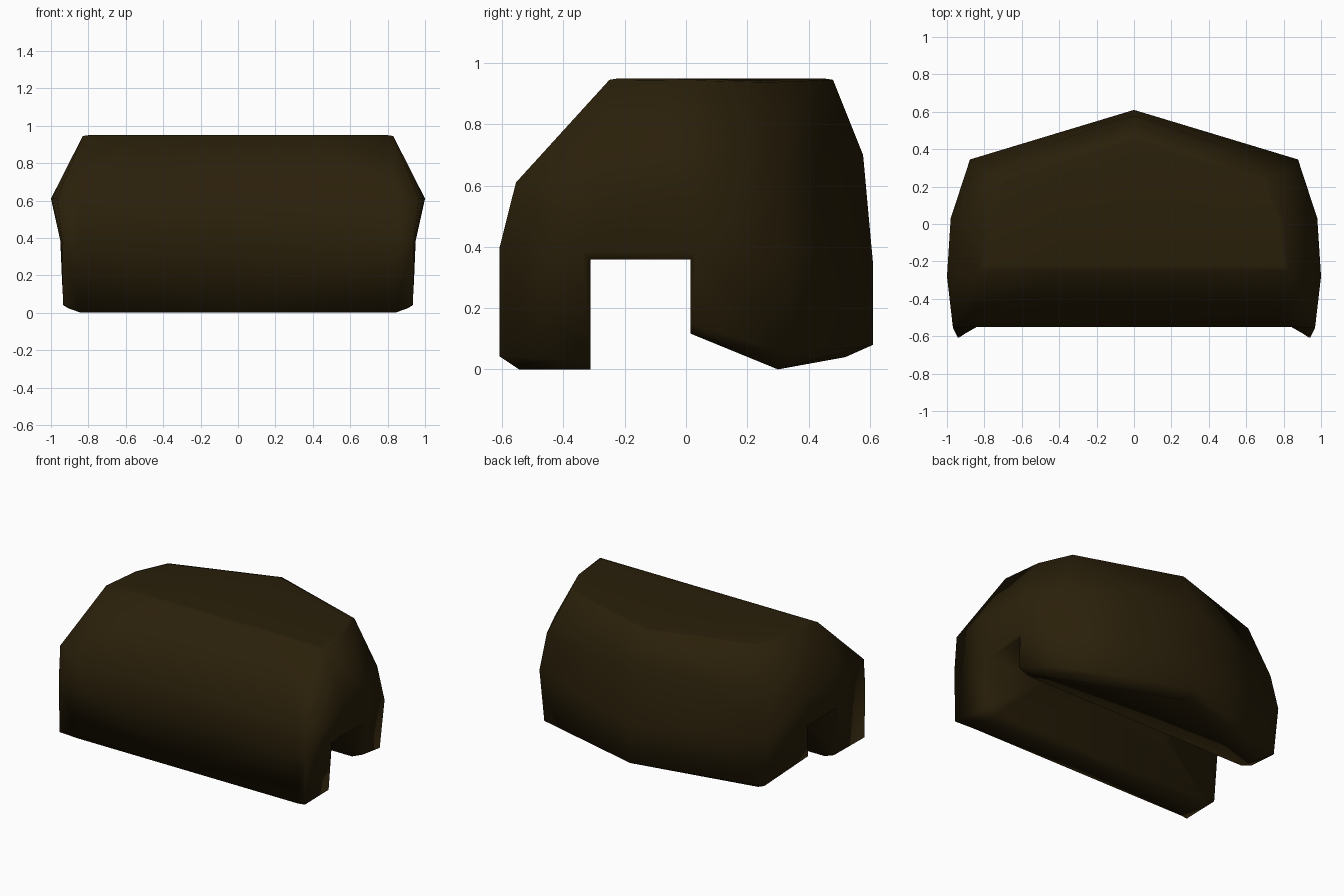
import bpy
import bmesh
from mathutils import Vector

cube = bpy.data.objects.get("Cube")
if cube:
    bpy.data.objects.remove(cube, do_unlink=True)

# Dark brown material
brown = bpy.data.materials.new("dark_brown")
brown.use_nodes = True
colour = (0.023, 0.014, 0.003, 1)
brown.diffuse_color = colour
brown.node_tree.nodes["Principled BSDF"].inputs["Base Color"].default_value = colour

# Profile loop: name -> (centre y, z), outer point, optional inner point
profile = {
    "flap_back": ((-.312, 0), (.91, -.312, .025), (.84, -.312, 0)),
    "flap_front": ((-.545, 0), (.936, -.608, .042), (.84, -.545, 0)),
    "front_low": ((-.545, .4), (.942, -.608, .4), (.84, -.55, .4)),
    "front_high": ((-.55, .61), (.968, -.555, .61), (.84, -.55, .61)),
    "top_front": ((-.25, .945), (.83, -.25, .945), None),
    "top_mid": ((.08, .945), (.8, .03, .943), None),
    "top_back": ((.48, .945), (.71, .255, .937), None),
    "back_high": ((.578, .7), (.852, .3, .63), None),
    "back_mid": ((.61, .35), (.877, .345, .385), None),
    "back_low": ((.61, .08), (.84, .345, .045), None),
    "under_back": ((.52, .04), (.8, .322, .022), (.76, .3, 0)),
    "under_front": ((.014, .117), (.94, .014, .15), (.86, .014, .117)),
    "slot_back": ((.014, .358), (.935, .014, .358), None),
    "slot_front": ((-.312, .358), (.935, -.312, .358), None),
}

bm = bmesh.new()
rows, outer = [], {}
for name, (centre, side, inner) in profile.items():
    c, s = Vector((0, *centre)), Vector(side)
    i = Vector(inner) if inner else c.lerp(s, .5)
    row = [bm.verts.new(p) for p in (c, i, s)]
    rows.append(row)
    outer[name] = row[-1]

# Outer skin, bridged from the centre to the side
for a, b in zip(rows, rows[1:] + rows[:1]):
    for k in range(2):
        bm.faces.new((a[k], a[k + 1], b[k + 1], b[k]))

# Side wall, with a bulge and a narrow rim round the slot
for name, point in {
    "bulge_front": (1, -.28, .61),
    "bulge_back": (.98, .03, .61),
    "rim_front": (.95, -.335, .385),
    "rim_back": (.95, .037, .385),
}.items():
    outer[name] = bm.verts.new(point)
for names in (
    "flap_back flap_front front_low rim_front",
    "flap_back rim_front slot_front",
    "slot_front rim_front rim_back slot_back",
    "slot_back rim_back under_front",
    "front_low front_high bulge_front rim_front",
    "front_high top_front bulge_front",
    "top_front top_mid bulge_back bulge_front",
    "top_mid top_back back_high bulge_back",
    "rim_front bulge_front bulge_back rim_back",
    "bulge_back back_high back_mid rim_back",
    "rim_back back_mid back_low under_front",
    "back_low under_back under_front",
):
    bm.faces.new([outer[n] for n in names.split()])

bmesh.ops.recalc_face_normals(bm, faces=bm.faces[:])

# Slightly raised top panel, which tightens the upper rim
top = [f for f in bm.faces if f.normal.z > .95 and f.calc_center_median().z > .9]
bmesh.ops.inset_region(bm, faces=top, thickness=.03, depth=.005,
                       use_boundary=False, use_even_offset=True)
for f in bm.faces:
    f.smooth = True

mesh = bpy.data.meshes.new("slotted_shell")
bm.to_mesh(mesh)
bm.free()
mesh.materials.append(brown)
shell = bpy.data.objects.new("slotted_shell", mesh)
bpy.context.collection.objects.link(shell)

# Other half
mirror = shell.modifiers.new("mirror", 'MIRROR')
mirror.use_axis[0] = True
mirror.use_clip = True
mirror.merge_threshold = .004
